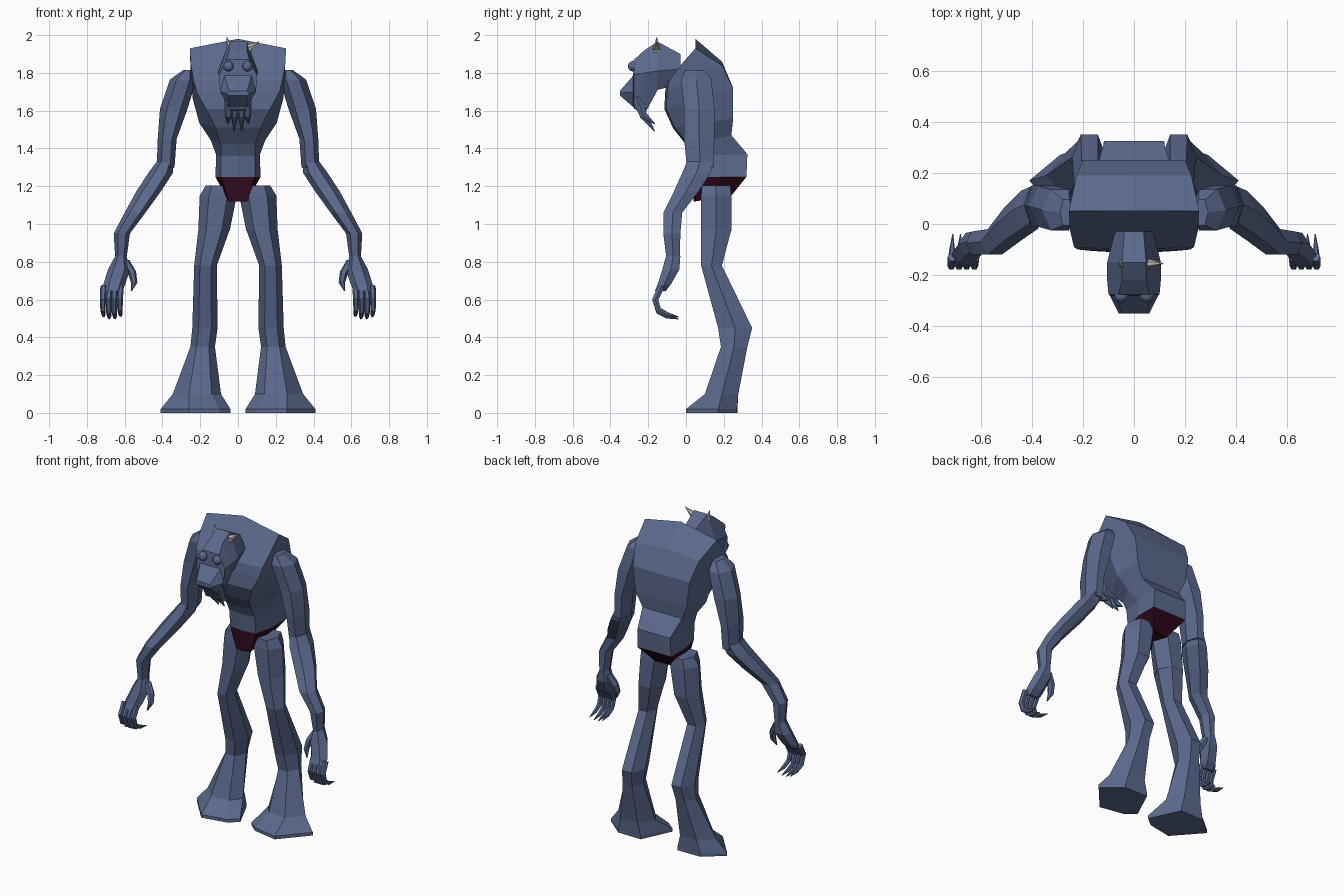
import bpy, bmesh
from mathutils import Vector

if "Cube" in bpy.data.objects:
    bpy.data.objects.remove(bpy.data.objects["Cube"])


def material(name, rgb):
    m = bpy.data.materials.new(name)
    m.diffuse_color = (*rgb, 1)
    m.use_nodes = True
    m.node_tree.nodes["Principled BSDF"].inputs["Base Color"].default_value = m.diffuse_color
    return m


SKIN = material("slate blue skin", (0.105, 0.14, 0.265))
CLOTH = material("dark maroon cloth", (0.03, 0.003, 0.012))
HORN = material("bone horn", (0.5, 0.47, 0.38))
HEX = [(1, 0), (.5, 1), (-.5, 1), (-1, 0), (-.5, -1), (.5, -1)]


def loft(name, rings, mat=SKIN, mirror=False):
    """Skin a list of equal-length point rings and cap both ends."""
    bm = bmesh.new()
    vs = [[bm.verts.new(p) for p in r] for r in rings]
    n = len(vs[0])
    for a, b in zip(vs, vs[1:]):
        for i in range(n):
            j = (i + 1) % n
            bm.faces.new((a[i], a[j], b[j], b[i]))
    bm.faces.new(vs[0])
    bm.faces.new(vs[-1])
    bmesh.ops.recalc_face_normals(bm, faces=bm.faces)
    me = bpy.data.meshes.new(name)
    bm.to_mesh(me)
    bm.free()
    me.materials.append(mat)
    ob = bpy.data.objects.new(name, me)
    bpy.context.collection.objects.link(ob)
    if mirror:
        ob.modifiers.new("mirror", 'MIRROR').use_mirror_merge = False
    return ob


def level(x, y, z, rx, ry):
    """Horizontal six-sided section."""
    return [(x + u * rx, y + v * ry, z) for u, v in HEX]


def sweep(name, path, radii, mat=SKIN, mirror=False):
    """Six-sided tapered tube square to a path."""
    pts = [Vector(p) for p in path]
    rings = []
    for i, p in enumerate(pts):
        t = pts[min(i + 1, len(pts) - 1)] - pts[max(i - 1, 0)]
        t.normalize()
        side = Vector((0, 1, 0)) if abs(t.x) > .5 else Vector((1, 0, 0))
        u = (side - t * side.dot(t)).normalized()
        v = t.cross(u)
        rings.append([p + (u * a + v * b) * radii[i] for a, b in HEX])
    return loft(name, rings, mat, mirror)


def body_ring(fy, fz, by, bz, wf, w, wb, crown=0.0):
    """Tilted eight-point body section from front to back."""
    my, mz = (fy + by) / 2, (fz + bz) / 2
    half = [(0, fy, fz), (wf, fy + .01, fz), (w, my, mz), (wb, by, bz), (0, by, bz + crown)]
    return half + [(-x, y, z) for x, y, z in half[3:0:-1]]


# Hunched torso, ending at the top in a forward-facing sloped cap
waist = body_ring(.04, 1.25, .32, 1.25, .09, .12, .12)
loft("torso", [
    body_ring(-.10, 1.76, .05, 1.93, .235, .25, .255, .05),
    body_ring(-.11, 1.70, .19, 1.84, .22, .25, .225, .02),
    body_ring(-.115, 1.61, .25, 1.72, .17, .24, .20),
    body_ring(-.07, 1.51, .25, 1.56, .12, .205, .18),
    body_ring(.0, 1.42, .24, 1.47, .09, .145, .14),
    body_ring(.03, 1.36, .325, 1.37, .09, .115, .115),
    waist])

# Loincloth around the hips
loft("loincloth", [waist, body_ring(.04, 1.12, .24, 1.15, .05, .055, .05)], CLOTH)


def head_ring(y, z0, z1, w, top=.5, low=.5, zm=None):
    zm = (z0 + z1) / 2 if zm is None else zm
    return [(w, y, zm), (w * top, y, z1), (-w * top, y, z1),
            (-w, y, zm), (-w * low, y, z0), (w * low, y, z0)]


# Head with brow and projecting snout
loft("head", [
    head_ring(-.03, 1.74, 1.90, .075),
    head_ring(-.15, 1.71, 1.965, .105, .45, .6, 1.81),
    head_ring(-.22, 1.58, 1.92, .105, .45, .4, 1.80),
    head_ring(-.275, 1.61, 1.87, .10, .6, .4, 1.79),
    head_ring(-.28, 1.62, 1.785, .095, .75, .5, 1.70),
    head_ring(-.35, 1.68, 1.705, .06, .8, .8)])

# Eyes
for s in (-1, 1):
    bpy.ops.mesh.primitive_uv_sphere_add(segments=10, ring_count=6, radius=.028,
                                         location=(s * .05, -.28, 1.835))
    eye = bpy.context.object
    eye.name = "eye"
    eye.data.materials.append(SKIN)

# Hanging mouth tendrils
for x, tip in ((-.05, 1.53), (-.018, 1.49), (.018, 1.49), (.05, 1.53)):
    sweep("mouth_tendril", [(x * .9, -.26, 1.67), (x, -.225, 1.575), (x * 1.1, -.165, tip)],
          [.028, .02, .002])

# Horns: one upright, one leaning outward
sweep("left_horn", [(-.045, -.155, 1.90), (-.045, -.155, 1.94), (-.06, -.155, 1.99)],
      [.024, .016, .001], HORN)
sweep("right_horn", [(.045, -.155, 1.90), (.06, -.155, 1.935), (.115, -.155, 1.967)],
      [.024, .018, .001], HORN)

# Arms
loft("upper_arm", [level(*s) for s in (
    (.265, .045, 1.815, .025, .05), (.29, .055, 1.765, .07, .08),
    (.34, .07, 1.61, .073, .08), (.375, .07, 1.45, .05, .08),
    (.383, .075, 1.30, .047, .07))], mirror=True)
loft("forearm", [level(*s) for s in (
    (.385, .075, 1.33, .045, .07), (.41, .055, 1.27, .065, .075),
    (.475, 0, 1.17, .065, .065), (.545, -.07, 1.06, .055, .05),
    (.615, -.075, .95, .043, .045), (.62, -.068, .82, .03, .036))], mirror=True)

# Hands with curled fingers
loft("palm", [level(*s) for s in (
    (.62, -.068, .83, .03, .038), (.63, -.08, .76, .058, .045),
    (.655, -.115, .68, .058, .035), (.662, -.14, .645, .05, .025))], mirror=True)
for i in range(4):
    x = .622 + i * .03
    lift = (.012, 0, 0, .01)[i]
    sweep("finger", [(x, -.13, .67), (x + .003, -.163, .60), (x + .003, -.145, .535 + lift),
                     (x, -.10, .51 + lift), (x - .003, -.04, .497 + lift)],
          [.017, .016, .014, .011, .002], mirror=True)
sweep("thumb", [(.595, -.065, .80), (.56, -.08, .74), (.55, -.095, .69), (.565, -.11, .645)],
      [.022, .022, .017, .003], mirror=True)

# Legs
loft("thigh", [level(*s) for s in (
    (.11, .16, 1.205, .06, .075), (.105, .16, 1.15, .098, .08),
    (.127, .16, .965, .083, .08))], mirror=True)
ankle = [(.345, .19), (.27, .277), (.15, .275), (.09, .18), (.14, .11), (.26, .10)]
sole = [(.41, .17), (.29, .27), (.13, .272), (.04, .08), (.10, .03), (.26, 0)]
loft("lower_leg_and_foot", [level(*s) for s in (
    (.127, .16, .97, .083, .08), (.172, .135, .78, .06, .055),
    (.175, .26, .45, .067, .09), (.187, .255, .35, .065, .07))]
    + [[(x, y, .10) for x, y in ankle],
       [(x, y, .02) for x, y in sole],
       [(x, y, 0) for x, y in sole]], mirror=True)
